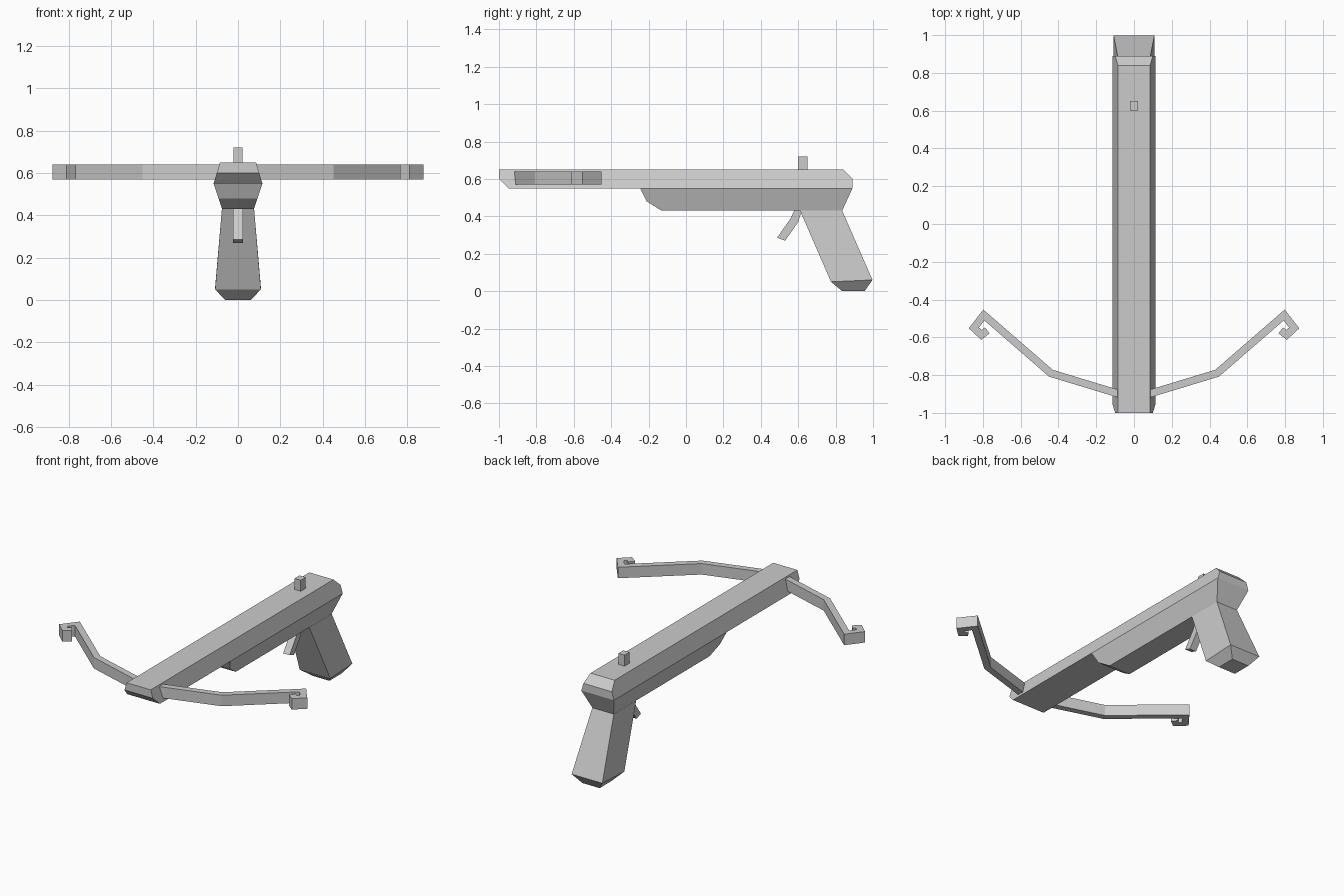
import bpy, bmesh
from mathutils import Vector

if "Cube" in bpy.data.objects:
    bpy.data.objects.remove(bpy.data.objects["Cube"])


def finish(name, bm):
    bmesh.ops.recalc_face_normals(bm, faces=bm.faces)
    mesh = bpy.data.meshes.new(name)
    bm.to_mesh(mesh)
    bm.free()
    obj = bpy.data.objects.new(name, mesh)
    bpy.context.collection.objects.link(obj)
    return obj


def side_solid(name, outline, sides):
    """Symmetric solid from (y, z, half_width) points; sides list the flank panels."""
    bm = bmesh.new()
    left = [bm.verts.new((-w, y, z)) for y, z, w in outline]
    right = [bm.verts.new((w, y, z)) for y, z, w in outline]
    n = len(outline)
    for i in range(n):
        j = (i + 1) % n
        bm.faces.new((left[i], left[j], right[j], right[i]))
    for panel in sides:
        bm.faces.new([left[i] for i in panel])
        bm.faces.new([right[i] for i in reversed(panel)])
    return finish(name, bm)


def mitred_edges(path, width):
    """Left and right edge points of a flat strip with mitred corners."""
    pts = [Vector(p) for p in path]
    rows = []
    for i, p in enumerate(pts):
        dirs = []
        if i > 0:
            dirs.append((p - pts[i - 1]).normalized())
        if i < len(pts) - 1:
            dirs.append((pts[i + 1] - p).normalized())
        normals = [Vector((-d.y, d.x)) for d in dirs]
        m = sum(normals, Vector((0, 0))).normalized()
        m *= width / 2 / m.dot(normals[0])
        rows.append((p + m, p - m))
    return rows


# Stock: tapered upper rail with the deeper rear belly
side_solid("stock", [
    (-1.0, 0.65, 0.085), (0.84, 0.65, 0.085), (0.89, 0.60, 0.10),
    (0.89, 0.55, 0.115), (0.835, 0.43, 0.075), (-0.13, 0.43, 0.075),
    (-0.21, 0.48, 0.092), (-0.245, 0.55, 0.115), (-0.95, 0.55, 0.115),
    (-1.0, 0.60, 0.10)],
    [(0, 1, 2, 3, 7, 8, 9), (3, 4, 5, 6, 7)])

# Raked grip with a bevelled butt
side_solid("grip", [
    (0.61, 0.43, 0.076), (0.775, 0.05, 0.108), (0.835, 0.0, 0.06),
    (0.955, 0.0, 0.06), (0.997, 0.06, 0.108), (0.835, 0.43, 0.076)],
    [(0, 1, 4, 5), (1, 2, 3, 4)])

# Bent trigger
side_solid("trigger", [(y, z, 0.023) for y, z in (
    (0.58, 0.435), (0.56, 0.39), (0.487, 0.286),
    (0.53, 0.27), (0.60, 0.37), (0.62, 0.435))],
    [(0, 1, 4, 5), (1, 2, 3, 4)])

# Rear sight post
side_solid("sight", [(y, z, 0.022) for y, z in (
    (0.6, 0.645), (0.6, 0.72), (0.65, 0.72), (0.65, 0.645))],
    [(0, 1, 2, 3)])

# Bow limbs with hooked tips, mirrored across the stock
edges = mitred_edges([(0.08, -0.899), (0.44, -0.79), (0.795, -0.482),
                      (0.848, -0.55), (0.808, -0.587), (0.777, -0.563)], 0.04)
bm = bmesh.new()
rings = [[bm.verts.new((p.x, p.y, z)) for p, z in
          ((a, 0.57), (b, 0.57), (b, 0.64), (a, 0.64))] for a, b in edges]
for r, s in zip(rings, rings[1:]):
    for k in range(4):
        m = (k + 1) % 4
        bm.faces.new((r[k], r[m], s[m], s[k]))
bm.faces.new(rings[0])
bm.faces.new(rings[-1])
limbs = finish("bow_limbs", bm)
limbs.modifiers.new("Mirror", 'MIRROR').use_mirror_merge = False
